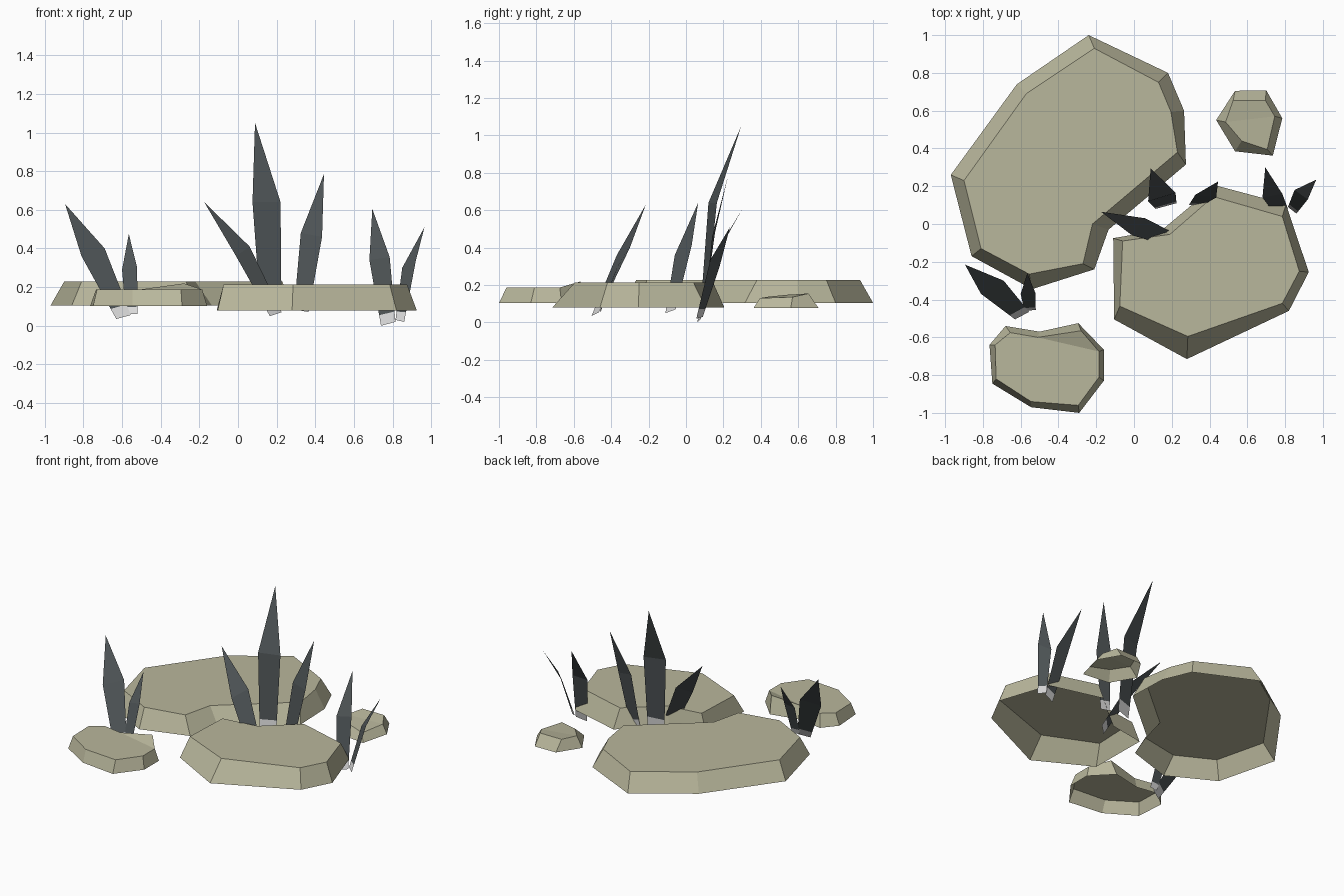
import bpy, bmesh
from mathutils import Vector

if "Cube" in bpy.data.objects:
    bpy.data.objects.remove(bpy.data.objects["Cube"])


def material(name, srgb):
    m = bpy.data.materials.new(name)
    lin = [((c / 255 + 0.055) / 1.055) ** 2.4 for c in srgb]
    m.diffuse_color = (*lin, 1)
    m.use_nodes = True
    m.node_tree.nodes["Principled BSDF"].inputs["Base Color"].default_value = m.diffuse_color
    return m


STONE = material("sandy stone", (185, 183, 156))
LEAF = material("dark slate leaf", (78, 84, 86))
ROOT = material("pale leaf root", (222, 222, 222))


def make_object(name, bm, mats):
    mesh = bpy.data.meshes.new(name)
    bm.to_mesh(mesh)
    bm.free()
    for m in mats:
        mesh.materials.append(m)
    ob = bpy.data.objects.new(name, mesh)
    bpy.context.collection.objects.link(ob)
    return ob


def stone(name, z0, z1, outline, fold=None, lifts=None):
    """Bevelled slab, open underneath; outline rows are bottom x, y and top x, y.
    Lifts raise single top corners, fold splits the top between two corners."""
    bm = bmesh.new()
    n = len(outline)
    low = [bm.verts.new((p[0], p[1], z0)) for p in outline]
    top = [bm.verts.new((p[2], p[3], z1)) for p in outline]
    for i in range(n):
        j = (i + 1) % n
        bm.faces.new((low[i], low[j], top[j], top[i]))
    for i, dz in (lifts or {}).items():
        top[i].co.z += dz
    if fold is None:
        caps = [top]
    else:
        a, b = fold
        caps = [top[a:b + 1], top[b:] + top[:a + 1]]
    faces = [bm.faces.new(c) for c in caps]
    bmesh.ops.recalc_face_normals(bm, faces=bm.faces)
    if faces[0].normal.z < 0:
        bmesh.ops.reverse_faces(bm, faces=bm.faces)
    make_object(name, bm, [STONE])


def blade(name, low_l, low_r, mid_l, mid_r, tip, root=0.16):
    """Flat bent leaf: pale root strip, dark stem strip, pointed tip."""
    bm = bmesh.new()
    rows = []
    for a, b in ((low_l, mid_l), (low_r, mid_r)):
        a, b = Vector(a), Vector(b)
        rows.append([bm.verts.new(p) for p in (a, a.lerp(b, root), b)])
    left, right = rows
    for i in range(2):
        f = bm.faces.new((left[i], right[i], right[i + 1], left[i + 1]))
        f.material_index = 1 - i
    bm.faces.new((left[2], right[2], bm.verts.new(tip)))
    make_object(name, bm, [LEAF, ROOT])


# Stones
stone("large_back_stone", 0.105, 0.228, [
    (-.24, 1.0, -.21, .93), (.18, .80, .13, .75), (.265, .60, .195, .595),
    (.275, .315, .23, .38), (-.135, -.03, -.22, 0), (-.21, -.24, -.27, -.21),
    (-.54, -.345, -.555, -.265), (-.86, -.17, -.81, -.13),
    (-.97, .26, -.90, .23), (-.62, .74, -.57, .69)])
stone("large_front_stone", 0.08, 0.213, [
    (-.11, -.075, -.06, -.09), (-.105, -.505, -.075, -.435),
    (.28, -.715, .285, -.595), (.82, -.46, .785, -.42),
    (.925, -.255, .875, -.25), (.805, .105, .785, .04),
    (.43, .205, .42, .145), (.15, -.03, .19, -.055)])
stone("small_front_stone", 0.103, 0.187, [
    (-.765, -.64, -.735, -.64), (-.68, -.54, -.655, -.575),
    (-.50, -.57, -.51, -.60), (-.295, -.525, -.28, -.565),
    (-.16, -.665, -.185, -.675), (-.16, -.83, -.185, -.81),
    (-.29, -1.0, -.295, -.96), (-.545, -.97, -.545, -.94),
    (-.75, -.845, -.73, -.82)], fold=(2, 4), lifts={3: 0.032})
stone("small_back_stone", 0.078, 0.13, [
    (.435, .55, .485, .54), (.535, .705, .525, .655), (.70, .708, .695, .655),
    (.785, .56, .745, .57), (.735, .362, .705, .395), (.535, .385, .57, .44)],
    fold=(0, 3), lifts={0: .018, 1: .025, 2: .025, 3: .006, 5: .008})

# Middle tuft
blade("middle_tuft_tall_blade", (.115, .08, .10), (.225, .11, .11),
      (.075, .12, .64), (.22, .165, .64), (.088, .295, 1.05))
blade("middle_tuft_left_blade", (.165, -.11, .05), (.225, -.055, .07),
      (-.01, -.06, .36), (.06, .03, .41), (-.175, .065, .64))
blade("middle_tuft_right_blade", (.29, .10, .085), (.365, .10, .07),
      (.325, .155, .48), (.435, .14, .46), (.445, .225, .785))
# Left tuft
blade("left_tuft_tall_blade", (-.63, -.505, .035), (-.555, -.465, .055),
      (-.81, -.37, .36), (-.69, -.30, .40), (-.895, -.215, .63))
blade("left_tuft_short_blade", (-.58, -.46, .06), (-.52, -.455, .06),
      (-.60, -.37, .29), (-.522, -.365, .30), (-.565, -.26, .475))
# Right tuft
blade("right_tuft_tall_blade", (.74, .06, 0), (.815, .08, .02),
      (.68, .14, .34), (.785, .16, .355), (.695, .30, .605))
blade("right_tuft_short_blade", (.815, .09, .03), (.86, .055, .02),
      (.85, .18, .30), (.92, .13, .335), (.965, .235, .51))
